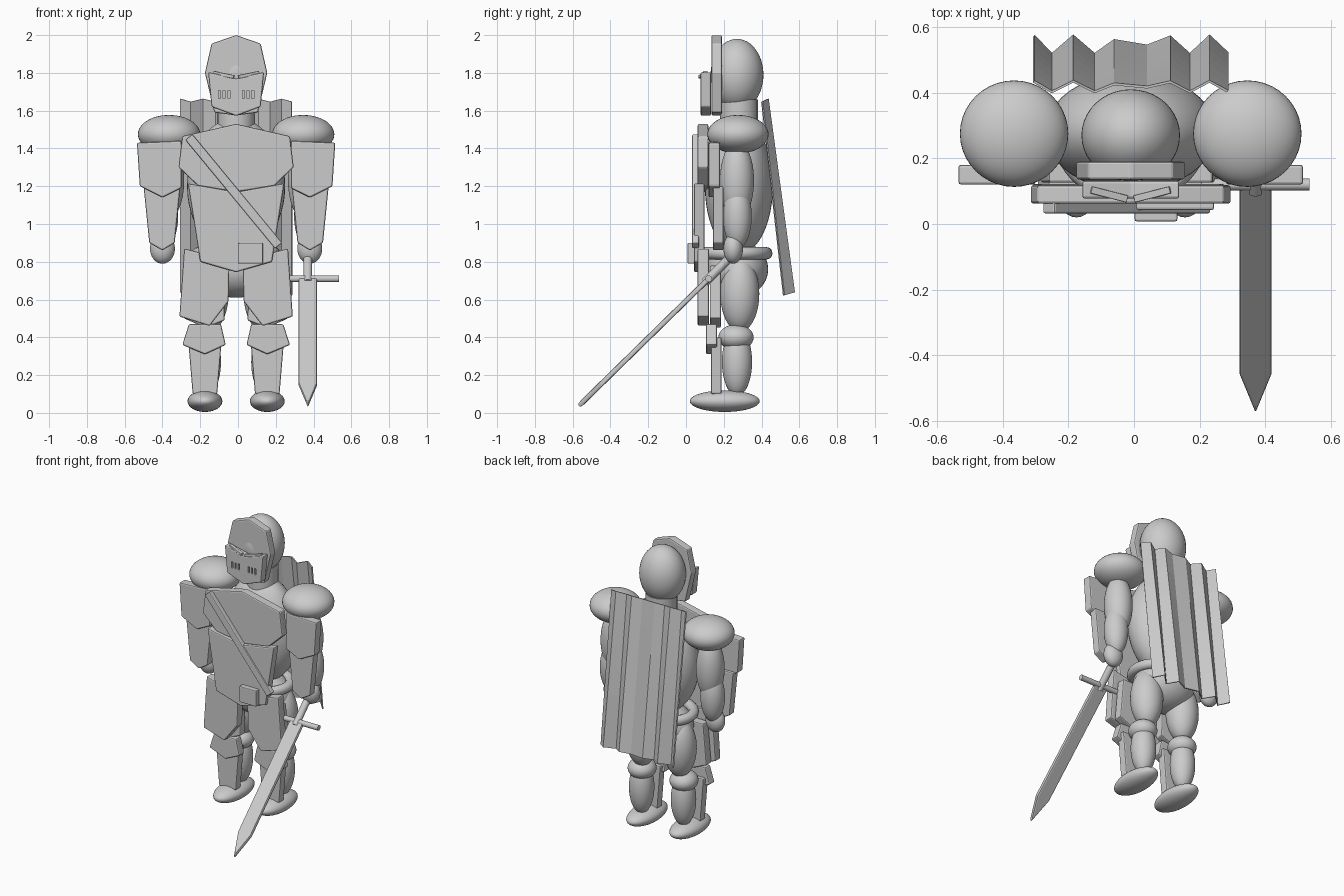
import bpy, bmesh, math
from mathutils import Vector

if "Cube" in bpy.data.objects:
    bpy.data.objects.remove(bpy.data.objects["Cube"])

SHIFT = Vector((-0.01, 0, 0))   # body sits slightly off centre to balance the sword
steel = bpy.data.materials.new("steel_grey")
steel.use_nodes = True
GREY = (0.6, 0.6, 0.6, 1)
steel.diffuse_color = GREY
steel.node_tree.nodes["Principled BSDF"].inputs["Base Color"].default_value = GREY


def finish(name, bm, loc=(0, 0, 0), smooth=False, bevel=0):
    """Turn a bmesh into a named object."""
    bmesh.ops.recalc_face_normals(bm, faces=bm.faces)
    for f in bm.faces:
        f.smooth = smooth
    mesh = bpy.data.meshes.new(name)
    bm.to_mesh(mesh)
    bm.free()
    ob = bpy.data.objects.new(name, mesh)
    bpy.context.collection.objects.link(ob)
    mesh.materials.append(steel)
    ob.location = Vector(loc) + SHIFT
    if bevel:
        mod = ob.modifiers.new("bevel", 'BEVEL')
        mod.width, mod.segments = bevel, 2
    return ob


def ball(name, loc, radii):
    bm = bmesh.new()
    bmesh.ops.create_uvsphere(bm, u_segments=40, v_segments=24, radius=1)
    bmesh.ops.scale(bm, vec=radii, verts=bm.verts)
    return finish(name, bm, loc, smooth=True)


def plate(name, pts, y0, y1, loc=(0, 0, 0), bevel=0.008):
    """Front-facing outline (x, z) given a depth from y0 to y1."""
    bm = bmesh.new()
    face = bm.faces.new([bm.verts.new((x, y0, z)) for x, z in pts])
    out = bmesh.ops.extrude_face_region(bm, geom=[face])
    moved = [v for v in out["geom"] if isinstance(v, bmesh.types.BMVert)]
    bmesh.ops.translate(bm, vec=(0, y1 - y0, 0), verts=moved)
    return finish(name, bm, loc, bevel=bevel)


def mirrored(half):
    """Complete a half outline; points on the centre line are not doubled."""
    return half + [(-x, z) for x, z in reversed(half) if x]


def box(name, loc, size, bevel=0.006):
    x, y, z = (s / 2 for s in size)
    return plate(name, [(-x, -z), (x, -z), (x, z), (-x, z)], -y, y, loc, bevel)


def rod(name, a, b, radius):
    a, b = Vector(a), Vector(b)
    bm = bmesh.new()
    bmesh.ops.create_cone(bm, cap_ends=True, segments=20, radius1=radius,
                          radius2=radius, depth=(b - a).length)
    ob = finish(name, bm, (a + b) / 2)
    ob.rotation_euler = (b - a).to_track_quat('Z', 'Y').to_euler()
    for f in ob.data.polygons:
        f.use_smooth = len(f.vertices) == 4
    return ob


# Body core
ball("head", (0, 0.27, 1.79), (0.15, 0.14, 0.19))
rod("neck", (0, 0.28, 1.48), (0, 0.28, 1.66), 0.1)
ball("torso", (0, 0.28, 1.2), (0.26, 0.18, 0.36))
ball("hips", (0, 0.27, 0.76), (0.21, 0.165, 0.15))

# Belt ring, swept from an ellipse
curve = bpy.data.curves.new("belt", 'CURVE')
curve.dimensions = '3D'
curve.bevel_depth, curve.bevel_resolution = 0.033, 4
path = curve.splines.new('POLY')
path.points.add(47)
for i, p in enumerate(path.points):
    a = math.tau * i / 48
    p.co = (0.2 * math.cos(a), 0.165 * math.sin(a), 0, 1)
path.use_cyclic_u = True
path.use_smooth = True
belt = bpy.data.objects.new("belt", curve)
bpy.context.collection.objects.link(belt)
curve.materials.append(steel)
belt.location = Vector((0, 0.26, 0.845)) + SHIFT

# Limbs: name, (x, y, z), radii
LIMBS = [
    ("shoulder", (0.355, 0.275, 1.475), (0.165, 0.162, 0.102)),
    ("upper_arm", (0.365, 0.27, 1.23), (0.09, 0.09, 0.21)),
    ("forearm", (0.385, 0.272, 1.04), (0.078, 0.076, 0.17)),
    ("hand", (0.39, 0.25, 0.87), (0.066, 0.052, 0.08)),
    ("thigh", (0.145, 0.285, 0.63), (0.105, 0.103, 0.2)),
    ("knee", (0.16, 0.265, 0.4), (0.09, 0.093, 0.068)),
    ("shin", (0.16, 0.27, 0.27), (0.08, 0.08, 0.18)),
    ("foot", (0.165, 0.205, 0.062), (0.092, 0.185, 0.057)),
]
# Limb armour: name, depth range, outline (x, z)
ARMOUR = [
    ("upper_arm_plate", 0.12, 0.18,
     [(0.29, 1.44), (0.525, 1.43), (0.51, 1.2), (0.39, 1.14), (0.29, 1.19)]),
    ("forearm_plate", 0.142, 0.198,
     [(0.295, 1.2), (0.49, 1.2), (0.46, 0.9), (0.39, 0.86), (0.325, 0.9)]),
    ("hip_plate", 0.062, 0.122,
     [(0.035, 0.81), (0.275, 0.87), (0.3, 0.51), (0.14, 0.46), (0.04, 0.59)]),
    ("thigh_plate", 0.126, 0.185,
     [(0.07, 0.78), (0.25, 0.78), (0.275, 0.5), (0.16, 0.45), (0.06, 0.49)]),
    ("knee_plate", 0.106, 0.164,
     [(0.08, 0.47), (0.25, 0.47), (0.285, 0.36), (0.165, 0.31), (0.055, 0.36)]),
    ("shin_plate", 0.132, 0.188,
     [(0.075, 0.4), (0.255, 0.4), (0.23, 0.1), (0.1, 0.1)]),
]
for side, s in (("left", 1), ("right", -1)):
    for name, (x, y, z), r in LIMBS:
        ball(f"{side}_{name}", (s * x, y, z), r)
    for name, y0, y1, pts in ARMOUR:
        plate(f"{side}_{name}", [(s * x, z) for x, z in pts], y0, y1)

# Helmet: shell, visor, slanted brows
plate("helmet_shell", mirrored([(0, 2.0), (0.13, 1.955), (0.165, 1.8), (0.115, 1.59), (0, 1.575)]),
      0.135, 0.19)
visor = plate("visor", mirrored([(0, 1.77), (0.148, 1.805), (0.13, 1.62), (0, 1.572)]), 0.077, 0.132)
for side, s in (("left", 1), ("right", -1)):
    brow = box(f"{side}_brow", (s * 0.066, 0.09, 1.79), (0.115, 0.022, 0.018), 0.003)
    brow.rotation_euler = (0, -s * 0.2, s * 0.25)

# Breathing slits cut into the visor
bm = bmesh.new()
for s in (-1, 1):
    for i in range(3):
        made = bmesh.ops.create_cube(bm, size=1)["verts"]
        bmesh.ops.scale(bm, vec=(0.011, 0.04, 0.042), verts=made)
        bmesh.ops.translate(bm, vec=(s * (0.038 + 0.025 * i), 0.075, 1.685), verts=made)
cutter = finish("slit_cutter", bm)
cutter.hide_render = True
cutter.hide_viewport = True
cutter.display_type = 'WIRE'
cut = visor.modifiers.new("slits", 'BOOLEAN')
cut.object, cut.operation, cut.solver = cutter, 'DIFFERENCE', 'EXACT'

# Trunk armour
plate("chest_plate", mirrored([(0, 1.53), (0.285, 1.465), (0.305, 1.3), (0.2, 1.2), (0, 1.17)]),
      0.062, 0.118)
plate("belly_plate", mirrored([(0, 1.17), (0.255, 1.215), (0.19, 0.8), (0, 0.745)]), 0.042, 0.098)

# Shoulder strap and pouch
strap_a, strap_b = Vector((-0.25, 0, 1.46)), Vector((0.225, 0, 0.885))
strap = box("strap", (strap_a + strap_b) / 2 + Vector((0, 0.05, 0)),
            ((strap_b - strap_a).length, 0.036, 0.048))
strap.rotation_euler.y = math.atan2(0.575, 0.475)
box("pouch", (0.077, 0.036, 0.845), (0.13, 0.056, 0.11))

# Pleated cape, folds deepening towards the hem
COLUMNS = [(-0.295, 1), (-0.24, -1), (-0.175, 1), (-0.11, -1), (-0.05, 0.5),
           (0.05, -0.1), (0.12, 0.9), (0.18, -1), (0.24, 1), (0.295, -0.9)]
bm = bmesh.new()
ROWS = 6
grid = []
for r in range(ROWS + 1):
    t = r / ROWS
    grid.append([bm.verts.new((x, 0.418 + 0.127 * t + f * (0.016 + 0.012 * t),
                               1.655 - 1.025 * t + 0.008 * f)) for x, f in COLUMNS])
for upper, lower in zip(grid, grid[1:]):
    for i in range(len(COLUMNS) - 1):
        bm.faces.new((upper[i], upper[i + 1], lower[i + 1], lower[i]))
cape = finish("cape", bm)
thick = cape.modifiers.new("thickness", 'SOLIDIFY')
thick.thickness, thick.offset = 0.008, 0

# Sword held in the left hand, pointing forward and down
guard = Vector((0.38, 0.12, 0.71))
rod("sword_guard", guard - Vector((0.165, 0, 0)), guard + Vector((0.165, 0, 0)), 0.018)
rod("sword_grip", guard + Vector((0, -0.02, -0.02)), (0.38, 0.26, 0.85), 0.023)
blade = plate("sword_blade", mirrored([(0.049, 0), (0.049, -0.8), (0, -0.966)]),
              -0.014, 0.014, guard, 0.009)
blade.rotation_euler.x = -math.radians(45.6)
